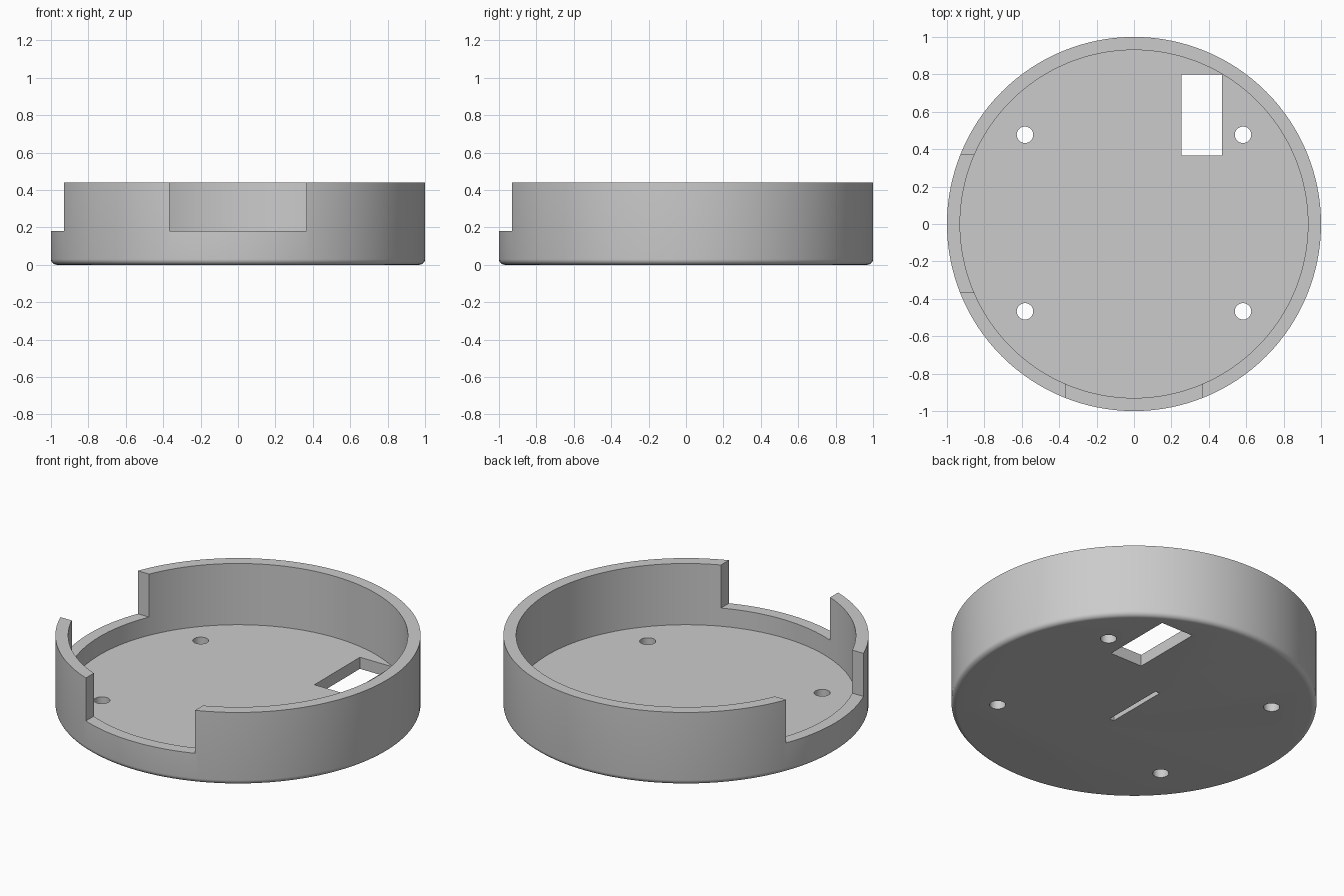
import bpy, bmesh, math
from mathutils import Matrix, Vector

default = bpy.data.objects.get("Cube")
if default:
    bpy.data.objects.remove(default, do_unlink=True)

OUTER, INNER = 1.0, 0.93
HEIGHT, FLOOR, LIP = 0.44, 0.07, 0.18
FILLET, SEGMENTS = 0.03, 128

grey = bpy.data.materials.new("light grey plastic")
grey.use_nodes = True
colour = (0.6, 0.6, 0.6, 1)
grey.diffuse_color = colour
grey.node_tree.nodes["Principled BSDF"].inputs["Base Color"].default_value = colour


def make_object(name, bm):
    bmesh.ops.recalc_face_normals(bm, faces=bm.faces[:])
    mesh = bpy.data.meshes.new(name)
    bm.to_mesh(mesh)
    bm.free()
    mesh.materials.append(grey)
    obj = bpy.data.objects.new(name, mesh)
    bpy.context.collection.objects.link(obj)
    return obj


def box(name, low, high):
    low, high = Vector(low), Vector(high)
    bm = bmesh.new()
    bmesh.ops.create_cube(bm, size=1, matrix=Matrix.Translation((low + high) / 2)
                          @ Matrix.Diagonal((*(high - low), 1)))
    return make_object(name, bm)


def cylinder(name, x, y, radius):
    bm = bmesh.new()
    bmesh.ops.create_cone(bm, cap_ends=True, segments=40, radius1=radius, radius2=radius,
                          depth=1, matrix=Matrix.Translation((x, y, 0)))
    return make_object(name, bm)


# Round tray: base with rounded bottom edge, wall and floor, turned round z
profile = [(0, 0)]
for i in range(7):
    a = math.pi / 2 * i / 6
    profile.append((OUTER - FILLET + FILLET * math.sin(a), FILLET - FILLET * math.cos(a)))
profile += [(OUTER, HEIGHT), (INNER, HEIGHT), (INNER, FLOOR), (0, FLOOR)]
bm = bmesh.new()
verts = [bm.verts.new((r, 0, z)) for r, z in profile]
edges = [bm.edges.new(pair) for pair in zip(verts, verts[1:])]
bmesh.ops.spin(bm, geom=verts + edges, cent=(0, 0, 0), axis=(0, 0, 1),
               angle=math.tau, steps=SEGMENTS, use_duplicate=False)
bmesh.ops.remove_doubles(bm, verts=bm.verts[:], dist=1e-4)
# Merge the flat floor and underside into single faces
centres = [v for v in bm.verts if v.co.xy.length < 1e-3]
bmesh.ops.dissolve_verts(bm, verts=centres)
tray = make_object("round_tray", bm)

# Wall notches at the front and on the right, cable opening and underside slot
cutters = [
    box("front_notch_cutter", (-0.365, -1.2, LIP), (0.365, -0.6, 0.6)),
    box("right_notch_cutter", (-1.2, -0.365, LIP), (-0.6, 0.37, 0.6)),
    box("cable_opening_cutter", (0.255, 0.365, -0.2), (0.47, 0.8, 0.2)),
    box("underside_slot_cutter", (-0.015, -0.19, -0.1), (0.015, 0.2, 0.03)),
]
# Screw holes
for x in (-0.583, 0.583):
    for y in (-0.467, 0.477):
        cutters.append(cylinder("screw_hole_cutter", x, y, 0.044))

for cutter in cutters:
    mod = tray.modifiers.new("cut", "BOOLEAN")
    mod.operation = "DIFFERENCE"
    mod.solver = "EXACT"
    mod.object = cutter

bpy.ops.object.select_all(action="DESELECT")
bpy.context.view_layer.objects.active = tray
tray.select_set(True)
for mod in list(tray.modifiers):
    bpy.ops.object.modifier_apply(modifier=mod.name)
for cutter in cutters:
    bpy.data.objects.remove(cutter, do_unlink=True)

bpy.ops.object.shade_smooth_by_angle(angle=math.radians(30))
